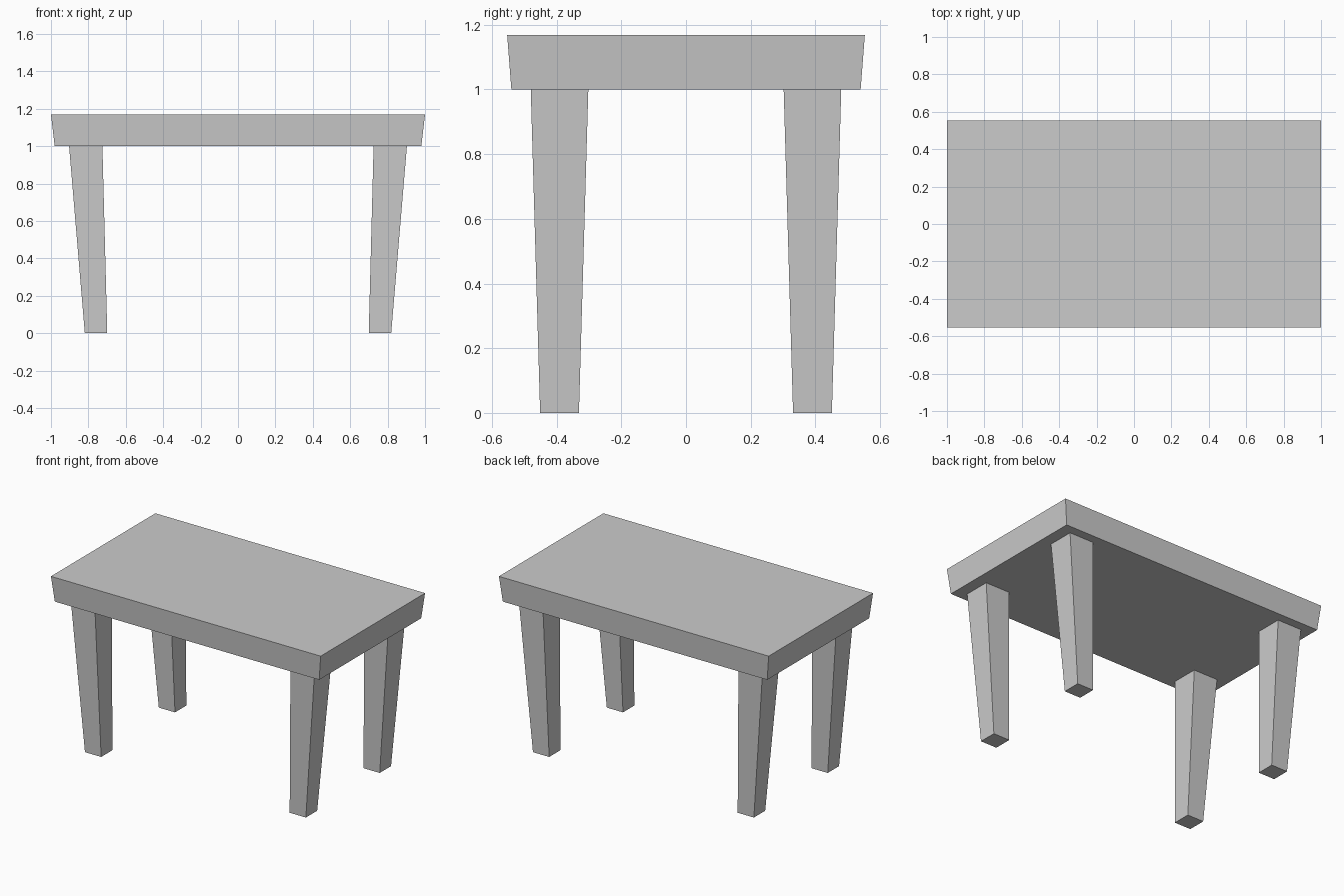
import bpy, bmesh

if "Cube" in bpy.data.objects:
    bpy.data.objects.remove(bpy.data.objects["Cube"])


def tapered_block(name, low, high):
    """Box lofted between two rectangles, each (cx, cy, half_x, half_y, z)."""
    bm = bmesh.new()
    bmesh.ops.create_cube(bm, size=2)
    for v in bm.verts:
        cx, cy, hx, hy, z = high if v.co.z > 0 else low
        v.co = (cx + v.co.x * hx, cy + v.co.y * hy, z)
    mesh = bpy.data.meshes.new(name)
    bm.normal_update()
    bm.to_mesh(mesh)
    bm.free()
    obj = bpy.data.objects.new(name, mesh)
    bpy.context.collection.objects.link(obj)
    return obj


# Table top, slightly wider at its upper face
tapered_block("table_top", (0, 0, 0.98, 0.54, 1.0), (0, 0, 1.0, 0.553, 1.169))

# Four tapered legs, leaning inward along x towards the floor
for sx, side in ((-1, "left"), (1, "right")):
    for sy, end in ((-1, "front"), (1, "back")):
        tapered_block(f"{end}_{side}_leg",
                      (sx * 0.759, sy * 0.391, 0.06, 0.06, 0.0),
                      (sx * 0.814, sy * 0.391, 0.089, 0.089, 1.0))
